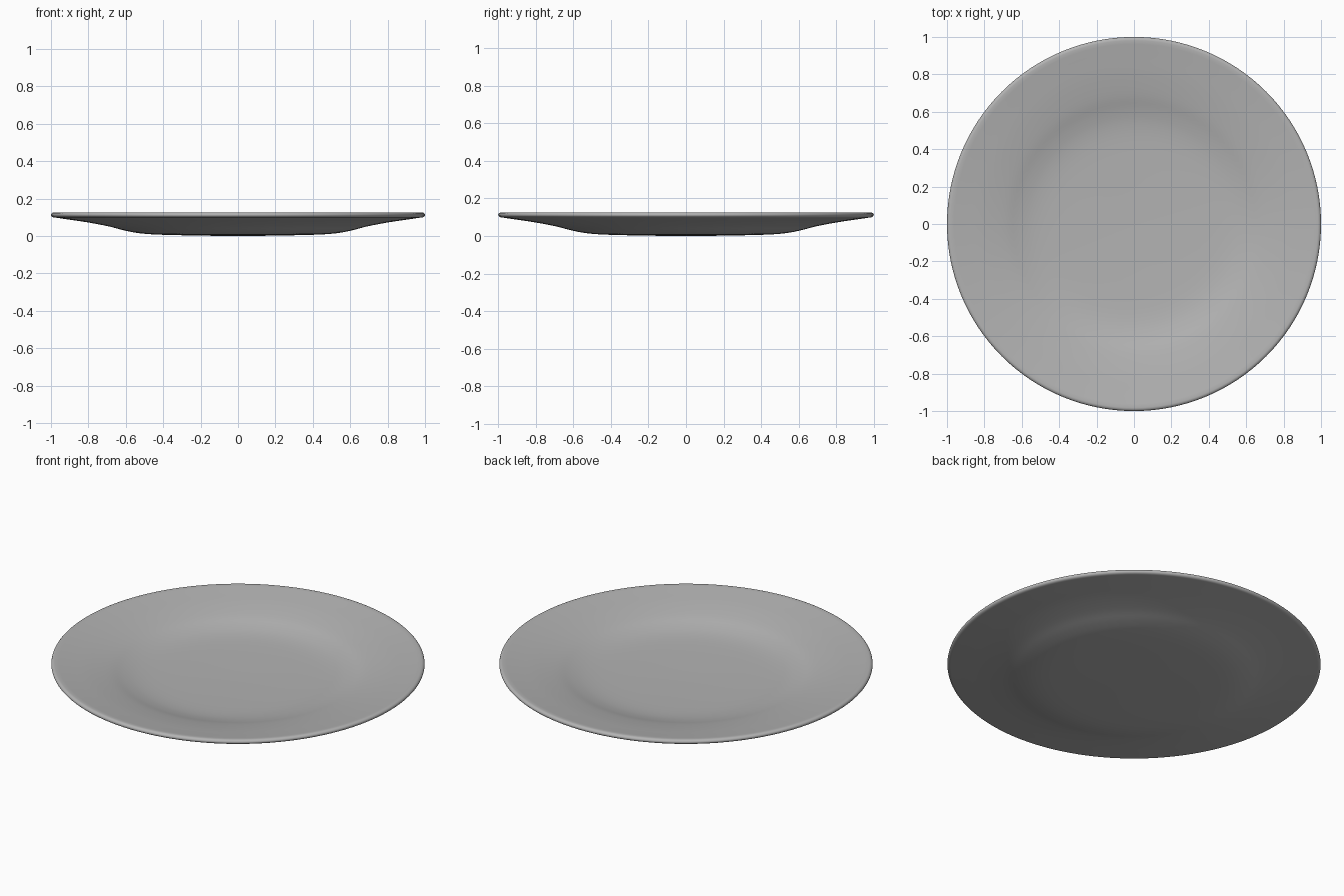
import bpy, bmesh, math
from mathutils import Vector

if "Cube" in bpy.data.objects:
    bpy.data.objects.remove(bpy.data.objects["Cube"])

# Underside profile (radius, height), from the centre to the rim
UNDER = [(0, 0), (0.2, 0.002), (0.42, 0.007), (0.53, 0.015), (0.61, 0.030),
         (0.69, 0.051), (0.80, 0.072), (0.90, 0.087), (0.982, 0.099)]
THICK = 0.027
SEGMENTS = 128


def smooth_path(pts, steps=4):
    """Catmull-Rom curve through the points."""
    p = [Vector(q) for q in pts]
    p = [Vector((-p[1].x, p[1].y))] + p + [2 * p[-1] - p[-2]]
    out = []
    for a, b, c, d in zip(p, p[1:], p[2:], p[3:]):
        for k in range(steps):
            t = k / steps
            out.append(0.5 * (2 * b + (c - a) * t + (2 * a - 5 * b + 4 * c - d) * t * t
                              + (3 * b - a - 3 * c + d) * t ** 3))
    return out + [p[-2]]


# Closed section: underside, rounded lip, then the eating surface back to the centre
under = smooth_path(UNDER)
upper = [q + Vector((0, THICK)) for q in reversed(under)]
edge = under[-1]
lip = []
for k in range(1, 8):
    a = -math.pi / 2 + math.pi * k / 8
    lip.append(Vector((edge.x + 0.018 * math.cos(a),
                       edge.y + THICK / 2 * (1 + math.sin(a)))))
profile = under + lip + upper

# Plate: the section turned around the z axis
bm = bmesh.new()
verts = [bm.verts.new((q.x, 0, q.y)) for q in profile]
edges = [bm.edges.new(pair) for pair in zip(verts, verts[1:])]
bmesh.ops.spin(bm, geom=verts + edges, cent=(0, 0, 0), axis=(0, 0, 1),
               angle=2 * math.pi, steps=SEGMENTS, use_duplicate=False)
bmesh.ops.remove_doubles(bm, verts=bm.verts, dist=1e-5)
bmesh.ops.recalc_face_normals(bm, faces=bm.faces)
mesh = bpy.data.meshes.new("plate")
bm.to_mesh(mesh)
bm.free()
plate = bpy.data.objects.new("plate", mesh)
bpy.context.collection.objects.link(plate)
for f in mesh.polygons:
    f.use_smooth = True

# Darker grey glaze
glaze = bpy.data.materials.new("grey_glaze")
glaze.diffuse_color = (0.45, 0.45, 0.45, 1)
glaze.use_nodes = True
glaze.node_tree.nodes["Principled BSDF"].inputs["Base Color"].default_value = glaze.diffuse_color
mesh.materials.append(glaze)
